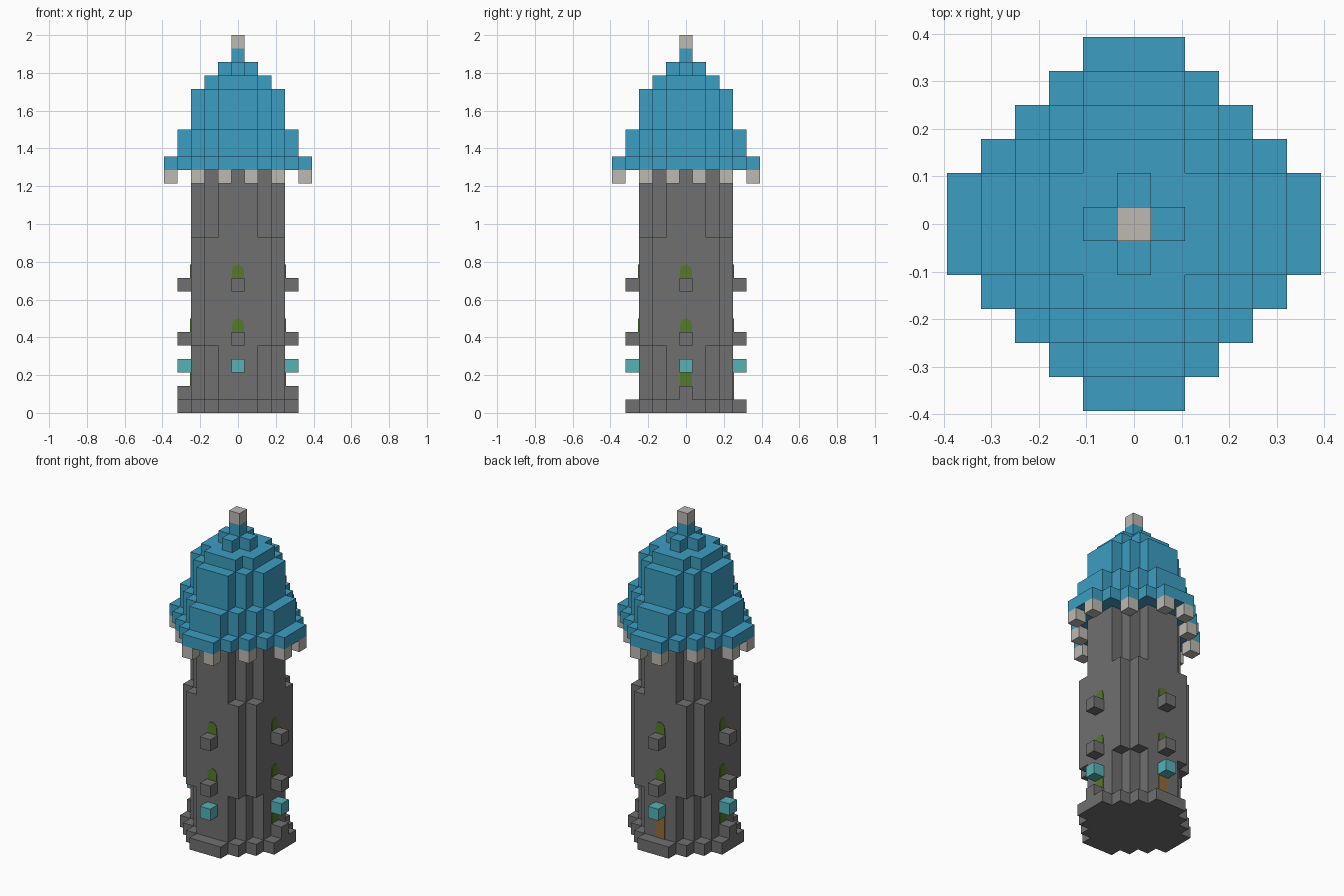
import bpy, bmesh, math
from mathutils import Matrix

cube = bpy.data.objects.get("Cube")
if cube:
    bpy.data.objects.remove(cube, do_unlink=True)

U = 2 / 28  # edge of one block


def material(name, rgb):
    """Flat colour given as sRGB bytes."""
    lin = [((c / 255 + 0.055) / 1.055) ** 2.4 for c in rgb] + [1]
    m = bpy.data.materials.new(name)
    m.use_nodes = True
    m.diffuse_color = lin
    m.node_tree.nodes["Principled BSDF"].inputs["Base Color"].default_value = lin
    return m


STONE = material("grey stone", (112, 112, 112))
ROOF = material("blue roof", (60, 157, 193))
CREAM = material("cream trim", (190, 185, 177))
TEAL = material("teal lamp", (85, 178, 182))
GREEN = material("green window", (85, 122, 40))
BROWN = material("brown door", (147, 108, 60))


def prism(name, mat, outline, depth, matrix=Matrix()):
    """Extrude an outline in the XY plane by depth along Z, then place it."""
    bm = bmesh.new()
    face = bm.faces.new([bm.verts.new((x, y, 0)) for x, y in outline])
    top = bmesh.ops.extrude_face_region(bm, geom=[face])["geom"]
    bmesh.ops.translate(bm, vec=(0, 0, depth),
                        verts=[v for v in top if isinstance(v, bmesh.types.BMVert)])
    bmesh.ops.transform(bm, matrix=matrix, verts=bm.verts)
    bmesh.ops.recalc_face_normals(bm, faces=bm.faces)
    mesh = bpy.data.meshes.new(name)
    bm.to_mesh(mesh)
    bm.free()
    mesh.materials.append(mat)
    ob = bpy.data.objects.new(name, mesh)
    bpy.context.collection.objects.link(ob)
    return ob


def tier(name, mat, radius, flat, z0, z1):
    """Stepped round slab: radius and flat are half-widths in blocks."""
    quarter = []
    steps = round(radius - flat)
    for k in range(steps):
        quarter += [(radius - k, flat + k), (radius - k - 1, flat + k)]
    quarter.append((flat, radius))
    outline = []
    for _ in range(4):
        outline += quarter
        quarter = [(-y, x) for x, y in quarter]
    prism(name, mat, [(x * U, y * U) for x, y in outline], (z1 - z0) * U,
          Matrix.Translation((0, 0, z0 * U)))


def block(name, mat, x, y, z):
    h = U / 2
    prism(name, mat, [(-h, -h), (h, -h), (h, h), (-h, h)], U,
          Matrix.Translation((x * U, y * U, z * U)))


def plate(name, mat, angle, z0, z1, arched):
    """Thin panel on the wall; angle 0 is the front."""
    w, h = 0.031, (z1 - z0) * U
    pts = [(-w, 0), (w, 0)]
    if arched:
        pts += [(w * math.cos(t * math.pi / 8), h - w + w * math.sin(t * math.pi / 8))
                for t in range(9)]
    else:
        pts += [(w, h), (-w, h)]
    place = (Matrix.Rotation(angle, 4, 'Z')
             @ Matrix.Translation((0, -3.5 * U, z0 * U))
             @ Matrix.Rotation(math.pi / 2, 4, 'X'))
    prism(name, mat, pts, 0.003, place)


# Tower walls
tier("tower_base", STONE, 4.5, 1.5, 0, 1)
tier("tower_lower_wall", STONE, 3.5, 1.5, 1, 5)
tier("tower_middle_wall", STONE, 3.5, 2.5, 5, 13)
tier("tower_upper_wall", STONE, 3.5, 1.5, 13, 18)

# Roof tiers and finial
tier("roof_eave", ROOF, 5.5, 1.5, 18, 19)
tier("roof_lower", ROOF, 4.5, 1.5, 19, 21)
tier("roof_middle", ROOF, 3.5, 1.5, 21, 24)
tier("roof_upper", ROOF, 2.5, 1.5, 24, 25)
tier("roof_cap", ROOF, 1.5, 0.5, 25, 26)
tier("roof_tip", ROOF, 0.5, 0.5, 26, 27)
tier("finial", CREAM, 0.5, 0.5, 27, 28)

# Cream corbels under the eave
for a, b in ((1, 5), (3, 3), (5, 1)):
    for sx in (-1, 1):
        for sy in (-1, 1):
            block("eave_corbel", CREAM, a * sx, b * sy, 17)

# Ledges, lamps and arched windows on each side
for i, (x, y) in enumerate(((0, -4), (4, 0), (0, 4), (-4, 0))):
    turn = i * math.pi / 2
    block("lamp", TEAL, x, y, 3)
    for z in (5, 9):
        block("window_ledge", STONE, x, y, z)
        plate("window", GREEN, turn, z + 1, z + 2, True)
    if x:
        block("side_step", STONE, x, y, 1)
        plate("side_window", GREEN, turn, 2, 3, False)

# Back door
plate("back_door", BROWN, math.pi, 1, 3, False)
